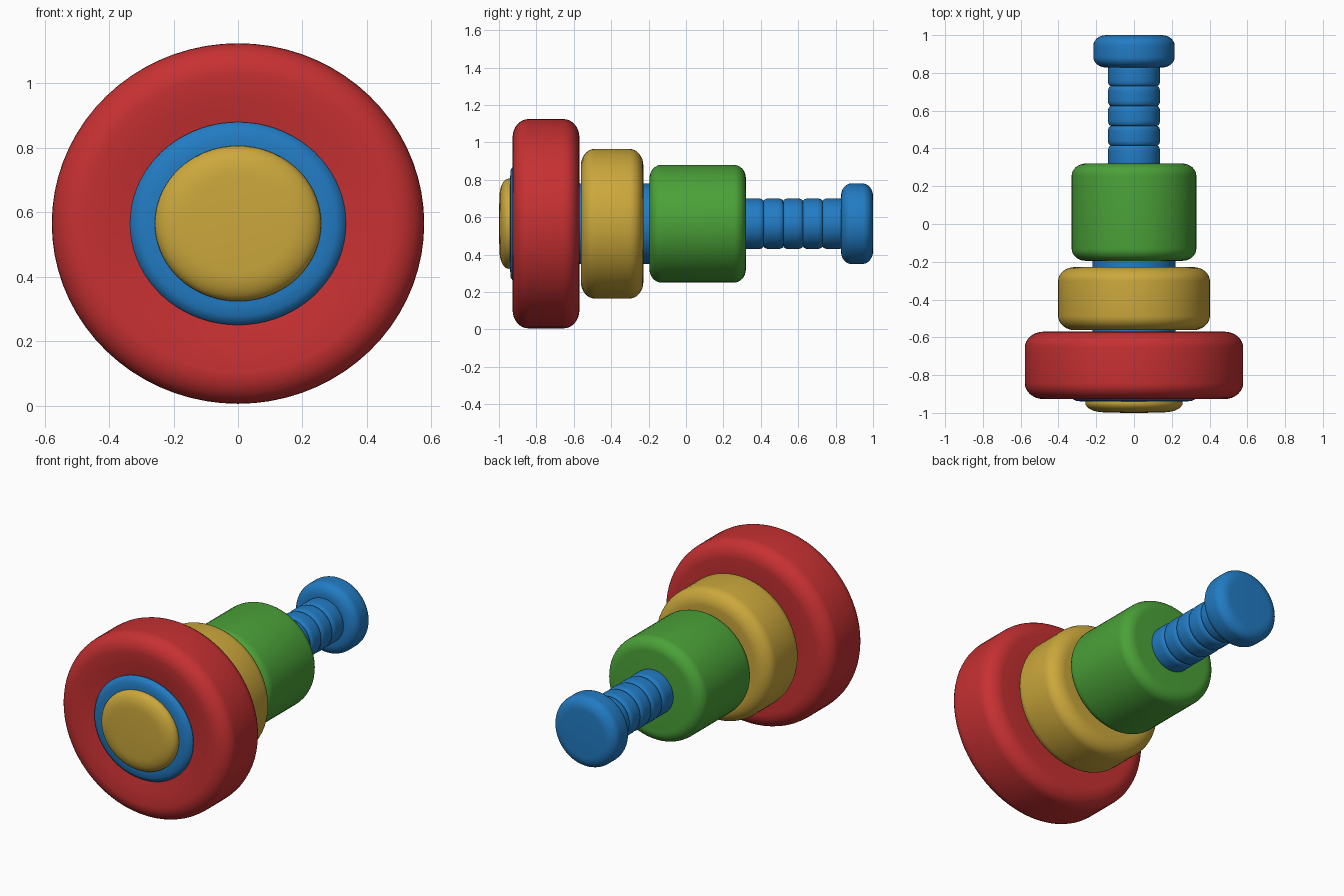
import bpy, bmesh, math

if "Cube" in bpy.data.objects:
    bpy.data.objects.remove(bpy.data.objects["Cube"])

CZ = 0.565   # height of the common axis
SEG = 72


def material(name, rgb):
    m = bpy.data.materials.new(name)
    m.diffuse_color = (*rgb, 1)
    m.use_nodes = True
    m.node_tree.nodes["Principled BSDF"].inputs["Base Color"].default_value = m.diffuse_color
    return m


RED = material("red", (0.57, 0.03, 0.032))
YELLOW = material("yellow", (0.60, 0.39, 0.045))
GREEN = material("green", (0.07, 0.36, 0.04))
BLUE = material("blue", (0.016, 0.20, 0.55))


def lathe(name, profile, mat, squash=1.0, closed=False):
    """Revolve (radius, y) points around the y axis; squash scales height."""
    bm = bmesh.new()
    rings = []
    for r, y in profile:
        if r < 1e-5:
            rings.append([bm.verts.new((0, y, CZ))])
        else:
            rings.append([bm.verts.new((r * math.cos(a), y, CZ + r * squash * math.sin(a)))
                          for a in (2 * math.pi * i / SEG for i in range(SEG))])
    pairs = list(zip(rings, rings[1:]))
    if closed:
        pairs.append((rings[-1], rings[0]))
    for a, b in pairs:
        for i in range(SEG):
            j = (i + 1) % SEG
            quad = [a[i % len(a)], a[j % len(a)], b[j % len(b)], b[i % len(b)]]
            bm.faces.new(list(dict.fromkeys(quad)))
    bmesh.ops.recalc_face_normals(bm, faces=bm.faces[:])
    me = bpy.data.meshes.new(name)
    bm.to_mesh(me)
    bm.free()
    me.materials.append(mat)
    ob = bpy.data.objects.new(name, me)
    bpy.context.collection.objects.link(ob)
    bpy.ops.object.select_all(action='DESELECT')
    ob.select_set(True)
    bpy.context.view_layer.objects.active = ob
    bpy.ops.object.shade_smooth_by_angle(angle=math.radians(40))
    return ob


def corner(r, y, cr, cy, front, n=8):
    """Quarter ellipse corner ending at radius r and face y."""
    pts = []
    for i in range(n + 1):
        t = math.pi / 2 * i / n
        pts.append((r - cr + cr * math.sin(t), y + (cy if front else -cy) * (1 - math.cos(t))))
    return pts if front else pts[::-1]


def body(y0, y1, r, cr, cy):
    """Outer profile of a cylinder with soft corners."""
    return corner(r, y0, cr, cy, True) + corner(r, y1, cr, cy, False)


# Stacked cushion rings, bored for the core
lathe("large_ring", [(0.21, -0.89), (0.32, -0.905), (0.40, -0.92)]
      + body(-0.927, -0.57, 0.578, 0.10, 0.085)
      + [(0.36, -0.577), (0.21, -0.585)], RED, 0.968, True)
lathe("middle_ring", [(0.21, -0.545)] + body(-0.562, -0.228, 0.402, 0.09, 0.075)
      + [(0.21, -0.235)], YELLOW, 0.995, True)
lathe("small_barrel", [(0.0, -0.185)] + body(-0.195, 0.32, 0.33, 0.075, 0.065)
      + [(0.0, 0.315)], GREEN, 0.955)

# Inner core that shows in the gaps
lathe("core", [(0, -0.91), (0.22, -0.91), (0.22, -0.17), (0, -0.17)], BLUE, 0.98)

# Front base plate and domed cap
lathe("base_plate", [(0, -0.94), (0.27, -0.94), (0.305, -0.937), (0.325, -0.927),
                     (0.335, -0.912), (0.332, -0.895), (0, -0.895)], BLUE, 0.94)
lathe("front_cap", [(0, -1.0), (0.10, -0.999)] + corner(0.258, -0.997, 0.10, 0.05, True)
      + [(0.256, -0.93), (0, -0.93)], YELLOW, 0.935)

# Handle made of five soft beads
cuts = [0.30, 0.415, 0.52, 0.625, 0.73, 0.845]
handle = [(0, cuts[0])]
for a, b in zip(cuts, cuts[1:]):
    handle += body(a, b, 0.138, 0.016, 0.03)
handle.append((0, cuts[-1]))
lathe("ribbed_handle", handle, BLUE, 0.98)

# Knob at the end of the handle
lathe("end_knob", [(0, 0.83)] + body(0.828, 1.0, 0.215, 0.07, 0.055) + [(0, 1.0)], BLUE)
